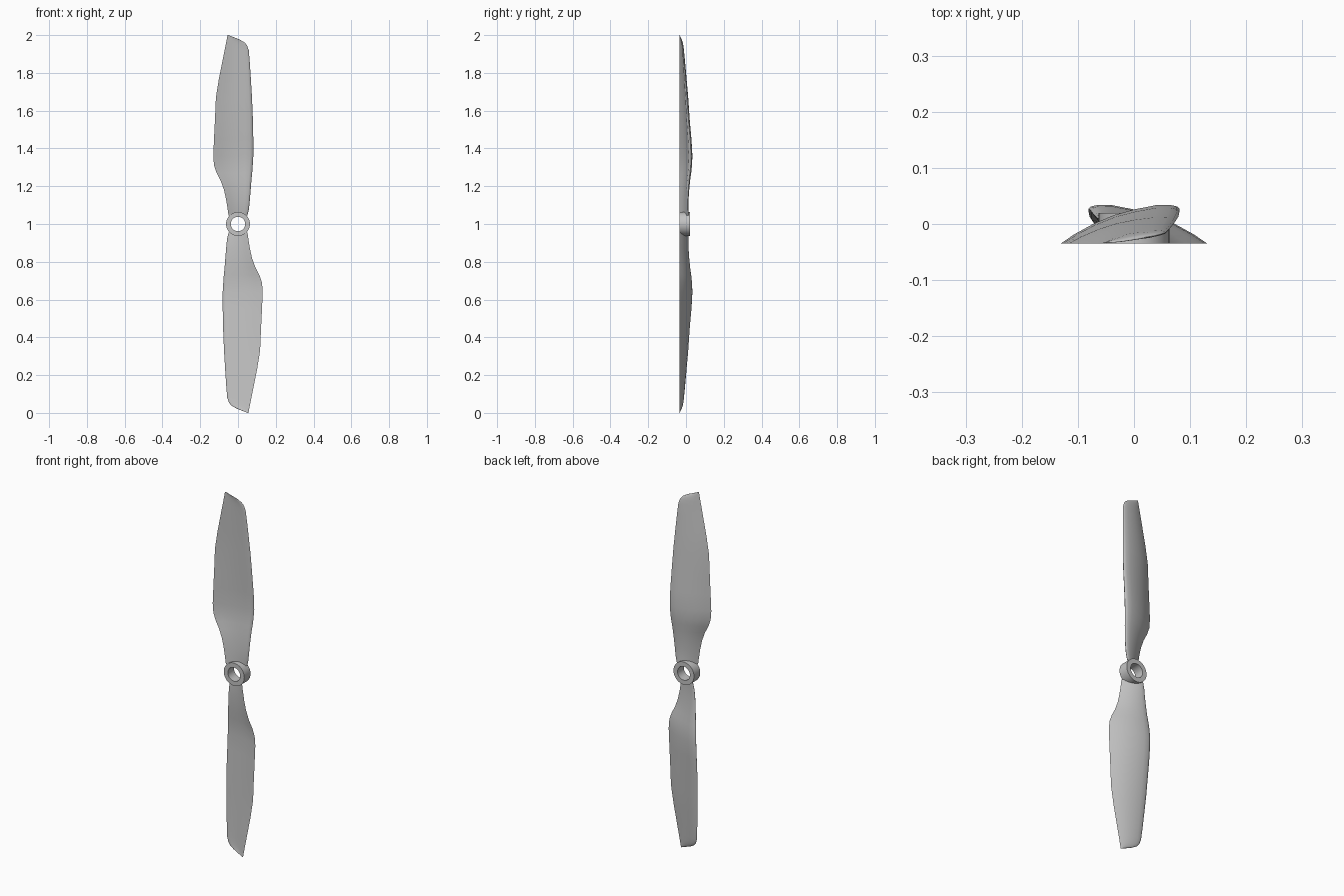
import bpy
import bmesh
import math

if "Cube" in bpy.data.objects:
    bpy.data.objects.remove(bpy.data.objects["Cube"], do_unlink=True)

FRONT = -0.035          # plane that holds the trailing edges and hub face
HUB_HEIGHT = 1.0

grey = bpy.data.materials.new("plain grey")
grey.use_nodes = True
colour = (0.55, 0.55, 0.55, 1)
grey.diffuse_color = colour
grey.node_tree.nodes["Principled BSDF"].inputs["Base Color"].default_value = colour


def finish(bm, name, angle):
    """Turn a bmesh into a smooth shaded object with the grey material."""
    bmesh.ops.recalc_face_normals(bm, faces=bm.faces)
    mesh = bpy.data.meshes.new(name)
    bm.to_mesh(mesh)
    bm.free()
    mesh.materials.append(grey)
    obj = bpy.data.objects.new(name, mesh)
    bpy.context.collection.objects.link(obj)
    bpy.ops.object.select_all(action="DESELECT")
    obj.select_set(True)
    bpy.context.view_layer.objects.active = obj
    bpy.ops.object.shade_smooth_by_angle(angle=math.radians(angle))
    return obj


def loft(bm, rings, closed):
    """Skin a list of vertex rings with quads."""
    pairs = list(zip(rings, rings[1:]))
    if closed:
        pairs.append((rings[-1], rings[0]))
    for a, b in pairs:
        for i in range(len(a)):
            j = (i + 1) % len(a)
            bm.faces.new((a[i], a[j], b[j], b[i]))


# Airfoil: position along the chord and offset as a share of the camber
AIRFOIL = [(0, 0), (.12, .42), (.28, .8), (.45, 1), (.62, .98), (.8, .82),
           (.92, .52), (.98, .24), (1, 0), (.98, -.24), (.92, -.3),
           (.8, -.15), (.6, .1), (.4, .25), (.2, .2)]

# Blade stations: height above hub, trailing x, leading x, leading y, camber
STATIONS = [(.045, -.05, .05, .01, .012), (.08, -.055, .058, .009, .013),
            (.13, -.063, .063, .009, .015), (.18, -.074, .067, .012, .017),
            (.23, -.092, .071, .016, .019), (.27, -.113, .075, .021, .021),
            (.31, -.127, .078, .025, .022), (.36, -.131, .081, .027, .023),
            (.45, -.127, .081, .022, .022), (.55, -.122, .079, .013, .02),
            (.67, -.117, .074, .005, .018), (.77, -.101, .068, -.003, .015),
            (.86, -.083, .062, -.01, .012), (.92, -.071, .057, -.015, .01),
            (.945, -.066, .048, -.018, .009), (.96, -.063, .036, -.021, .008),
            (.975, -.06, .012, -.025, .006), (.987, -.058, -.018, -.03, .004),
            (1, -.055, -.05, -.034, .001)]


def build_blade(name):
    bm = bmesh.new()
    rings = []
    for z, trail, lead, lead_y, camber in STATIONS:
        rings.append([bm.verts.new((trail + t * (lead - trail),
                                    FRONT + t * (lead_y - FRONT) + off * camber,
                                    z)) for t, off in AIRFOIL])
    loft(bm, rings, False)
    bm.faces.new(rings[0])
    bm.faces.new(rings[-1])
    blade = finish(bm, name, 50)
    blade.location.z = HUB_HEIGHT
    return blade


# Two blades, the lower one turned half way round the hub axis
build_blade("upper_blade")
build_blade("lower_blade").rotation_euler.y = math.pi

# Hub: a tube around the shaft hole
bm = bmesh.new()
rings = []
SIDES = 48
for radius, y in [(.038, FRONT), (.063, FRONT), (.063, .02), (.038, .02)]:
    rings.append([bm.verts.new((radius * math.cos(math.tau * i / SIDES), y,
                                radius * math.sin(math.tau * i / SIDES)))
                  for i in range(SIDES)])
loft(bm, rings, True)
finish(bm, "hub", 30).location.z = HUB_HEIGHT
